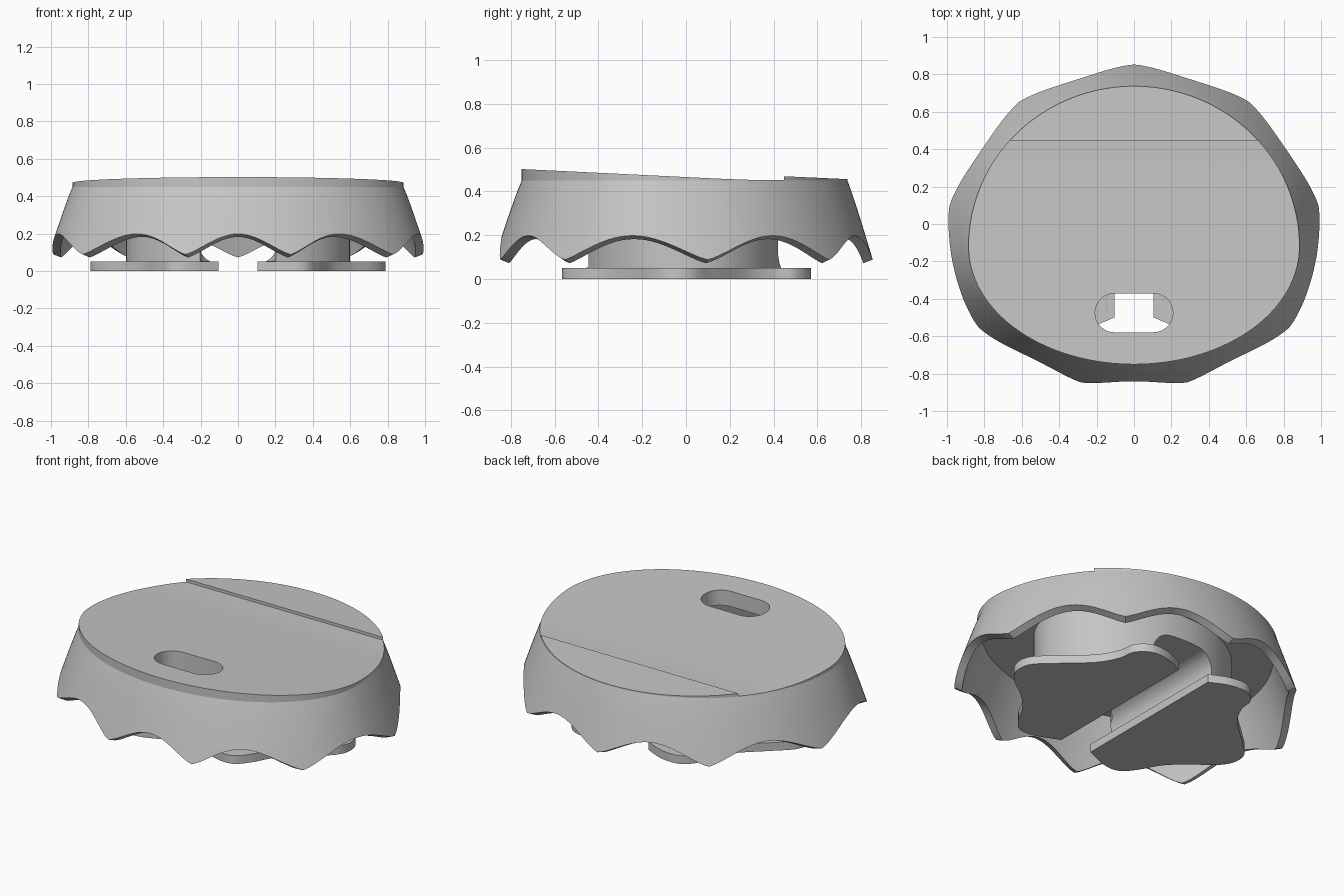
import bpy, bmesh, math
from mathutils import Vector

cube = bpy.data.objects.get("Cube")
if cube:
    bpy.data.objects.remove(cube, do_unlink=True)

grey = bpy.data.materials.new("plain grey")
grey.use_nodes = True
COLOR = (0.56, 0.56, 0.56, 1)
grey.diffuse_color = COLOR
grey.node_tree.nodes["Principled BSDF"].inputs["Base Color"].default_value = COLOR

N = 216          # points around the cap
MID_Y = -0.12    # widest line of the cap
DROP_Y = -0.075  # centre the nine drops are spaced around
CEILING = 0.40
SHOULDER = 0.45
WALL = 0.048


def loft(name, rings):
    """Skin a list of rings and cap both ends."""
    bm = bmesh.new()
    loops = [[bm.verts.new(p) for p in ring] for ring in rings]
    for lower, upper in zip(loops, loops[1:]):
        n = len(lower)
        for i in range(n):
            j = (i + 1) % n
            bm.faces.new((lower[i], lower[j], upper[j], upper[i]))
    bm.faces.new(loops[0])
    bm.faces.new(loops[-1])
    bmesh.ops.recalc_face_normals(bm, faces=bm.faces)
    mesh = bpy.data.meshes.new(name)
    bm.to_mesh(mesh)
    bm.free()
    mesh.materials.append(grey)
    obj = bpy.data.objects.new(name, mesh)
    bpy.context.collection.objects.link(obj)
    return obj


def prism(name, outline, z0, z1):
    return loft(name, [[(x, y, z) for x, y in outline] for z in (z0, z1)])


def cut(obj, cutter):
    cutter.hide_render = True
    mod = obj.modifiers.new("cut", 'BOOLEAN')
    mod.operation = 'DIFFERENCE'
    mod.solver = 'EXACT'
    mod.object = cutter
    bpy.context.view_layer.objects.active = obj
    bpy.ops.object.modifier_apply(modifier=mod.name)


def stadium(half, radius, steps=18):
    """Rounded slot outline centred on the origin."""
    pts = []
    for side in (1, -1):
        for i in range(steps + 1):
            a = math.pi * (i / steps - 0.5)
            pts.append((side * (half + radius * math.cos(a)), side * radius * math.sin(a)))
    return pts


def smooth_path(points, steps=8):
    """Catmull-Rom curve through open points."""
    p = [Vector(q) for q in points]
    p = [p[0]] + p + [p[-1]]
    out = []
    for a, b, c, d in zip(p, p[1:], p[2:], p[3:]):
        for i in range(steps):
            t = i / steps
            out.append(tuple(0.5 * (2 * b + (c - a) * t + (2 * a - 5 * b + 4 * c - d) * t ** 2
                                    + (3 * b - a - 3 * c + d) * t ** 3)))
    return out + [tuple(p[-1])]


def skirt_point(angle, z, inset=0.0):
    """Point on the flared egg-shaped side, at an angle around the drop centre."""
    flare = max(0.0, (SHOULDER - z) / 0.37) ** 0.93
    ux, uy = math.cos(angle), math.sin(angle)
    shift = DROP_Y - MID_Y
    a = 0.885 + 0.13 * flare - inset
    # the back half is longer than the front half
    for b, back in ((0.857 + 0.118 * flare - inset, True), (0.63 + 0.13 * flare - inset, False)):
        qa = (ux / a) ** 2 + (uy / b) ** 2
        qb = shift * uy / b ** 2
        qc = (shift / b) ** 2 - 1
        r = (-qb + math.sqrt(qb * qb - qa * qc)) / qa
        if back == (shift + r * uy >= 0):
            break
    return (r * ux, DROP_Y + r * uy, z)


def skirt_ring(top, t, inset=0.0, drop=0.0):
    """Ring a fraction t of the way from the wavy lower edge to the top."""
    ring = []
    for i in range(N):
        wave = math.sin(math.pi * (9 * i / N % 1)) ** 1.25
        low = 0.088 + 0.11 * wave - drop
        ring.append(skirt_point(math.tau * i / N + math.pi / 2, low + (top - low) * t, inset))
    return ring


# Cap: inner wall from the ceiling down, outer wall back up
levels = [i / 6 for i in range(7)]
rings = [skirt_ring(CEILING, t, WALL, 0.016) for t in reversed(levels)]
rings += [skirt_ring(SHOULDER, t) for t in levels]
rings.append([(x, y, 0.56) for x, y, z in rings[-1]])
cap = loft("cap", rings)

# Sloping top with a small step near the back
profile = [(-1, 0.514), (0.15, 0.458), (0.25, 0.454), (0.32, 0.452), (0.447, 0.452),
           (0.447, 0.469), (1, 0.444), (1, 0.8), (-1, 0.8)]
top_cutter = loft("top_cutter", [[(x, y, z) for y, z in profile] for x in (-1.3, 1.3)])
cut(cap, top_cutter)

# Plug under the cap
oval = [(0.6 * math.cos(math.tau * i / 96), -0.012 + 0.46 * math.sin(math.tau * i / 96))
        for i in range(96)]
plug = prism("plug", oval, 0.045, CEILING + 0.02)

# Slot through the top and tunnel through the plug
slot = stadium(0.104, 0.104)
slot_cutter = prism("slot_cutter", [(x, y - 0.475) for x, y in slot], 0.052, 0.8)
tunnel_cutter = loft("tunnel_cutter", [[(x, y, z + 0.145) for x, z in slot] for y in (-0.8, 0.8)])
gap = [(-0.105, -0.8), (0.105, -0.8), (0.105, 0.8), (-0.105, 0.8)]
gap_cutter = prism("gap_cutter", gap, -0.1, 0.15)
cut(cap, slot_cutter)
for cutter in (slot_cutter, tunnel_cutter, gap_cutter):
    cut(plug, cutter)

# Lobed foot plates, mirrored left and right
lobes = [(.105, .51), (.22, .56), (.34, .565), (.42, .5), (.44, .4), (.51, .28), (.67, .13),
         (.77, .03), (.785, -.07), (.73, -.16), (.6, -.26), (.5, -.36), (.43, -.48),
         (.36, -.555), (.26, -.56), (.105, -.5)]
feet = []
for name, side in (("left_foot", 1), ("right_foot", -1)):
    outline = [(side * x, y) for x, y in smooth_path(lobes)]
    feet.append(prism(name, outline, 0, 0.05))

for cutter in (top_cutter, slot_cutter, tunnel_cutter, gap_cutter):
    bpy.data.objects.remove(cutter, do_unlink=True)

# Smooth sides with crisp edges
bpy.ops.object.select_all(action='DESELECT')
for obj in [cap, plug] + feet:
    obj.select_set(True)
bpy.context.view_layer.objects.active = cap
bpy.ops.object.shade_smooth_by_angle(angle=math.radians(14))
